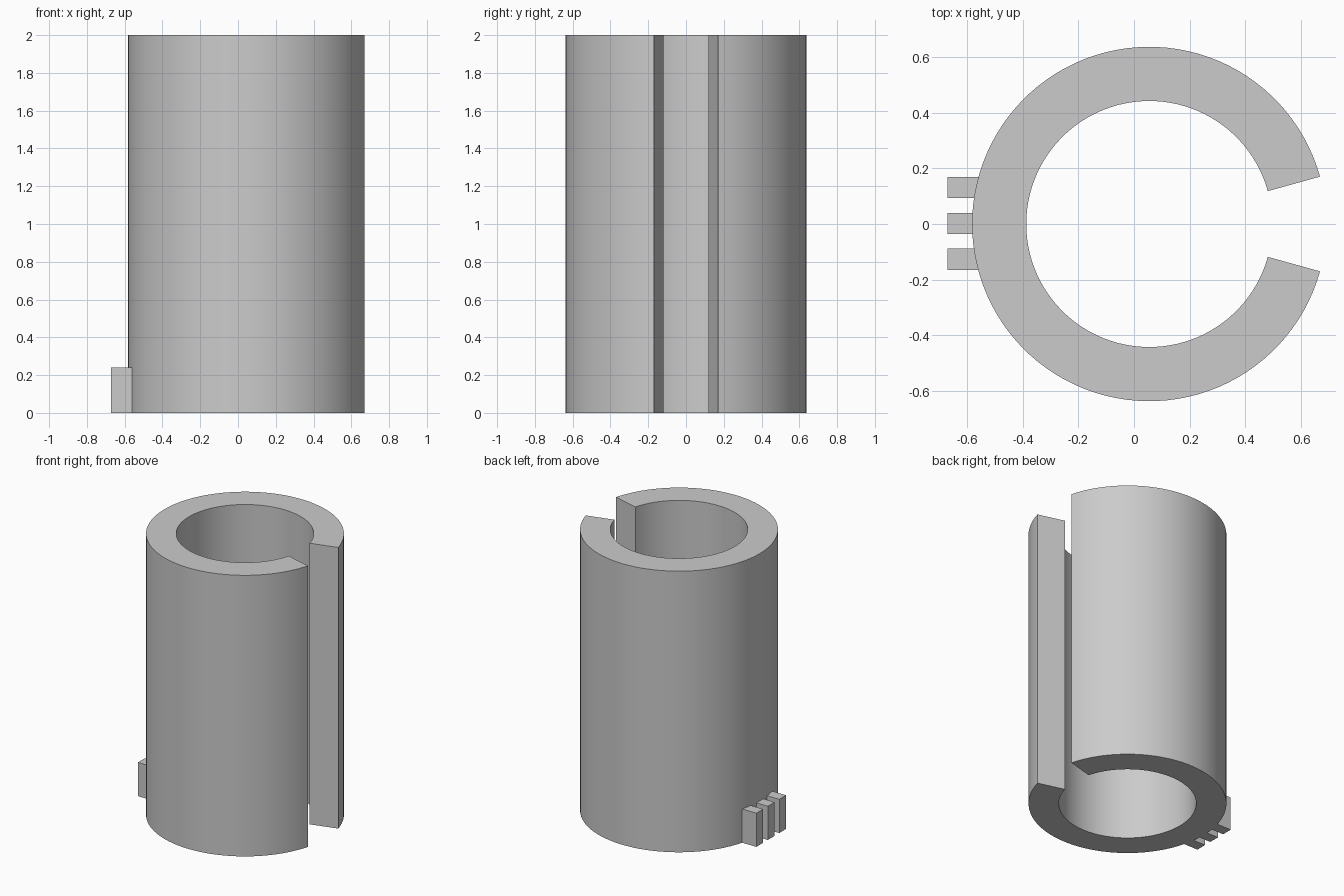
import bpy, bmesh, math

if "Cube" in bpy.data.objects:
    bpy.data.objects.remove(bpy.data.objects["Cube"])

CENTRE_X = 0.055
OUTER, INNER, HEIGHT = 0.638, 0.443, 2.0
HALF_GAP = math.radians(15.5)
SEGMENTS = 96

grey = bpy.data.materials.new("grey")
grey.diffuse_color = (0.6, 0.6, 0.6, 1)
grey.use_nodes = True
grey.node_tree.nodes["Principled BSDF"].inputs["Base Color"].default_value = grey.diffuse_color


def extrude_outline(name, points, height):
    """Solid made by raising a flat outline from the ground."""
    bm = bmesh.new()
    face = bm.faces.new([bm.verts.new((x, y, 0)) for x, y in points])
    raised = bmesh.ops.extrude_face_region(bm, geom=[face], use_keep_orig=True)
    top = [v for v in raised["geom"] if isinstance(v, bmesh.types.BMVert)]
    bmesh.ops.translate(bm, verts=top, vec=(0, 0, height))
    bmesh.ops.recalc_face_normals(bm, faces=bm.faces)
    mesh = bpy.data.meshes.new(name)
    bm.to_mesh(mesh)
    bm.free()
    mesh.materials.append(grey)
    obj = bpy.data.objects.new(name, mesh)
    bpy.context.collection.objects.link(obj)
    return obj


def arc(radius):
    """Points round the ring from one side of the slot to the other."""
    sweep = 2 * math.pi - 2 * HALF_GAP
    angles = [HALF_GAP + sweep * i / SEGMENTS for i in range(SEGMENTS + 1)]
    return [(CENTRE_X + radius * math.cos(a), radius * math.sin(a)) for a in angles]


# Slotted tube, open towards +x
tube = extrude_outline("slotted_tube", arc(OUTER) + arc(INNER)[::-1], HEIGHT)
bpy.context.view_layer.objects.active = tube
tube.select_set(True)
bpy.ops.object.shade_smooth_by_angle(angle=math.radians(30))

# Three short ribs at the foot of the tube, opposite the slot
for i in (-1, 0, 1):
    y = 0.002 + i * 0.129
    extrude_outline(f"rib_{i + 2}", [(-0.672, y - 0.038), (-0.54, y - 0.038),
                                     (-0.54, y + 0.038), (-0.672, y + 0.038)], 0.24)
